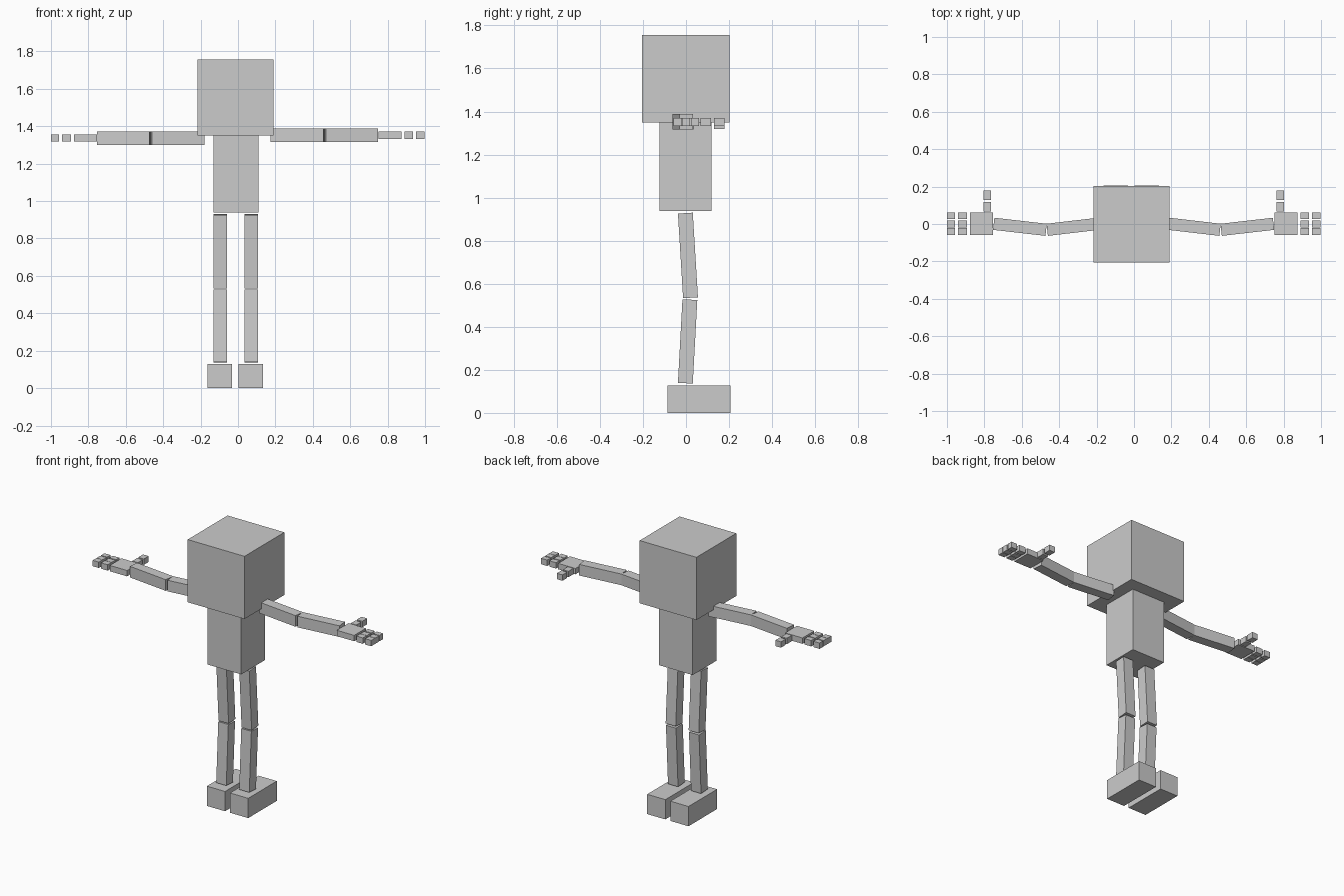
import bpy
from mathutils import Vector, Matrix

if "Cube" in bpy.data.objects:
    bpy.data.objects.remove(bpy.data.objects["Cube"])


def finish(name, mat):
    me = bpy.data.meshes.new(name)
    ob = bpy.data.objects.new(name, me)
    bpy.context.collection.objects.link(ob)
    import bmesh
    bm = bmesh.new()
    bmesh.ops.create_cube(bm, size=1, matrix=mat)
    bm.normal_update()
    bm.to_mesh(me)
    bm.free()
    return ob


def box(name, x, y, z):
    """Axis-aligned box from (min, max) ranges."""
    centre = Vector([(a + b) / 2 for a, b in (x, y, z)])
    size = [abs(b - a) for a, b in (x, y, z)]
    return finish(name, Matrix.Translation(centre) @ Matrix.Diagonal((*size, 1)))


def limb(name, start, end, width, depth):
    """Box whose long axis runs from start to end, tilted in y only."""
    a, b = Vector(start), Vector(end)
    d = b - a
    up = d.normalized()
    side = Vector((1, 0, 0)) if abs(up.z) > 0.5 else Vector((0, 0, 1))
    other = up.cross(side)
    rot = Matrix((side, other, up)).transposed().to_4x4()
    size = Matrix.Diagonal((width, depth, d.length, 1))
    return finish(name, Matrix.Translation((a + b) / 2) @ rot @ size)


# Head and torso
box("head", (-0.217, 0.19), (-0.205, 0.203), (1.35, 1.756))
box("torso", (-0.131, 0.109), (-0.123, 0.119), (0.938, 1.352))

# Legs and feet
for side, leg_x, foot_x in (("left", -0.094, -0.097), ("right", 0.071, 0.069)):
    limb(f"{side}_thigh", (leg_x, -0.003, 0.928), (leg_x, 0.021, 0.535), 0.072, 0.069)
    limb(f"{side}_shin", (leg_x, 0.018, 0.526), (leg_x, -0.003, 0.138), 0.072, 0.069)
    box(f"{side}_foot", (foot_x - 0.065, foot_x + 0.065), (-0.087, 0.206), (0, 0.128))

# Arms, hands, fingers and thumbs
for side, s, arm_z, hand_z in (("left", -1, 1.337, 1.337), ("right", 1, 1.353, 1.352)):
    dx = -0.002

    def span(a, b):
        return sorted((s * a + dx, s * b + dx))

    limb(f"{side}_upper_arm", (s * 0.18 + dx, 0.002, arm_z),
         (s * 0.462 + dx, -0.031, arm_z), 0.072, 0.065)
    limb(f"{side}_forearm", (s * 0.468 + dx, -0.031, arm_z),
         (s * 0.748 + dx, 0.001, arm_z), 0.072, 0.065)

    z = (hand_z - 0.019, hand_z + 0.019)
    box(f"{side}_palm", span(0.752, 0.876), (-0.059, 0.061), z)
    for i, y in enumerate(((0.026, 0.061), (-0.018, 0.019), (-0.059, -0.021))):
        box(f"{side}_finger_{i + 1}_base", span(0.891, 0.938), y, z)
        box(f"{side}_finger_{i + 1}_tip", span(0.955, 0.998), y, z)
    for part, y in (("base", (0.067, 0.117)), ("tip", (0.129, 0.178))):
        box(f"{side}_thumb_{part}", span(0.763, 0.803), y, z)
